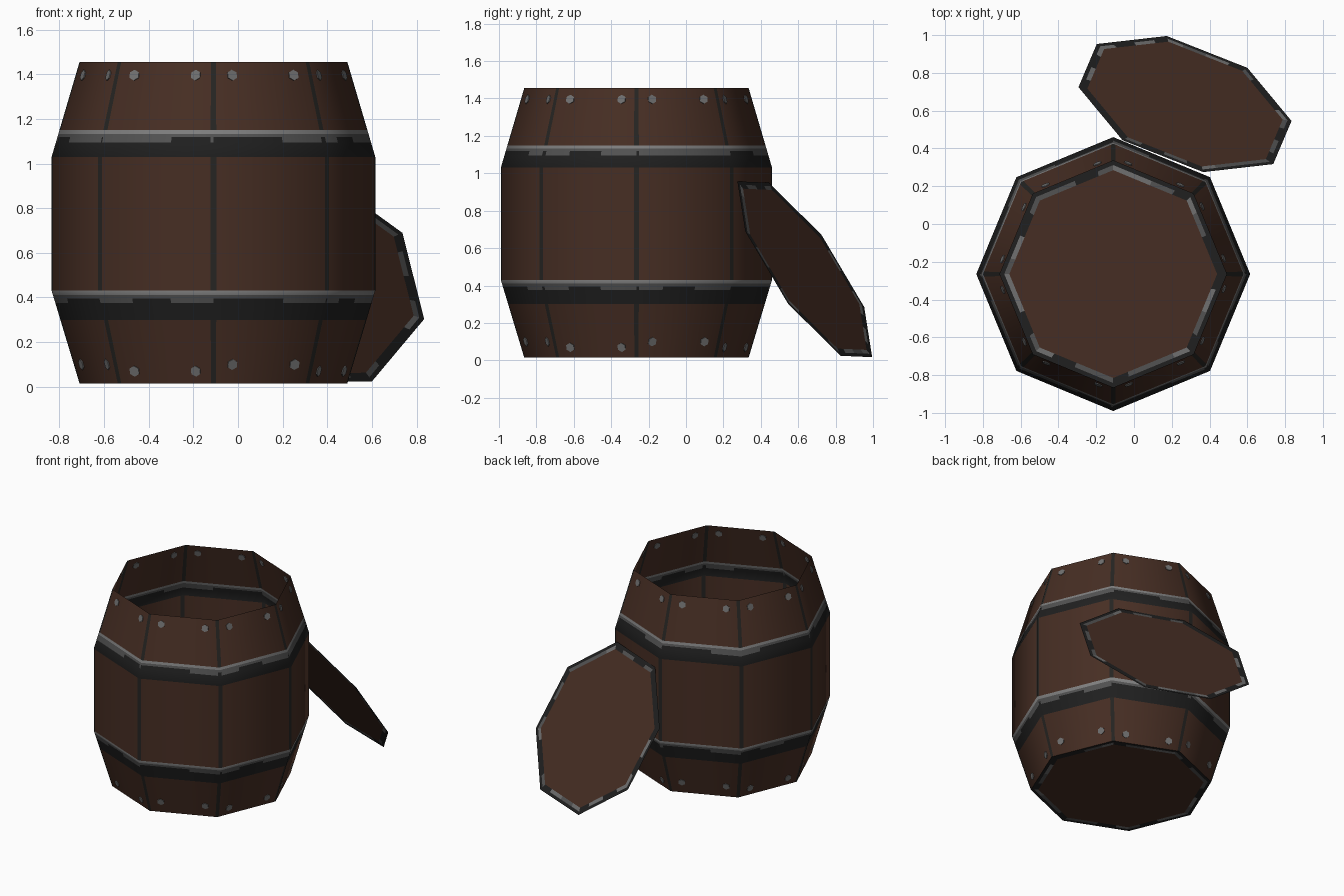
import bpy, bmesh, math, random
from mathutils import Vector, Matrix

if "Cube" in bpy.data.objects:
    bpy.data.objects.remove(bpy.data.objects["Cube"])

random.seed(4)
N = 8
CENTRE = Vector((-0.11, -0.265, 0))


def material(name, col):
    m = bpy.data.materials.new(name)
    m.diffuse_color = (*col, 1)
    m.use_nodes = True
    m.node_tree.nodes["Principled BSDF"].inputs["Base Color"].default_value = m.diffuse_color
    return m


MATS = [material("brown wood", (0.062, 0.027, 0.017)),
        material("dark iron", (0.014, 0.014, 0.014)),
        material("worn iron", (0.085, 0.085, 0.085)),
        material("bright iron edge", (0.21, 0.21, 0.21)),
        material("seam", (0.019, 0.018, 0.016)),
        material("rivet grey", (0.16, 0.16, 0.16))]
WOOD, DARK, WORN, BRIGHT, SEAM, RIVET = range(6)


def finish(bm, name, matrix=None):
    me = bpy.data.meshes.new(name)
    bm.to_mesh(me)
    bm.free()
    for m in MATS:
        me.materials.append(m)
    ob = bpy.data.objects.new(name, me)
    bpy.context.collection.objects.link(ob)
    ob.matrix_world = matrix or Matrix.Translation(CENTRE)
    return ob


def radius(z):
    if z < 0.43:
        return 0.60 + 0.125 * (z - 0.015) / 0.415
    if z > 1.03:
        return 0.725 - 0.125 * (z - 1.03) / 0.425
    return 0.725


def on_octagon(side, t, r, z):
    a, b = [Vector((r * math.cos(k * math.tau / N), r * math.sin(k * math.tau / N), z))
            for k in (side, side + 1)]
    return a.lerp(b, t)


# Barrel wall: an open octagonal shell, coloured by height and by corner seams
LEVELS = [(0.015, WOOD), (0.30, DARK), (0.375, None), (0.395, WORN), (0.41, BRIGHT),
          (0.43, WOOD), (1.03, DARK), (1.095, None), (1.118, WORN), (1.133, BRIGHT),
          (1.15, WOOD), (1.455, None)]
CUTS = [0, 0.026, 0.28, 0.62, 0.974]
bm = bmesh.new()
rows = [[bm.verts.new(on_octagon(s, t, radius(z), z)) for s in range(N) for t in CUTS]
        for z, _ in LEVELS]
count = N * len(CUTS)
for i in range(len(rows) - 1):
    for j in range(count):
        k = (j + 1) % count
        f = bm.faces.new((rows[i][j], rows[i][k], rows[i + 1][k], rows[i + 1][j]))
        f.smooth = True
        mat = LEVELS[i][1]
        if mat is None:                      # patchy wear on the hoop
            mat = random.choice((DARK, WORN))
        elif mat == WOOD and j % len(CUTS) in (0, len(CUTS) - 1):
            mat = SEAM
        f.material_index = mat
wall = finish(bm, "barrel_wall")
# Rounded shading around the barrel
normals = []
for v in wall.data.vertices:
    n = Vector((v.co.x, v.co.y, 0)).normalized()
    n.z = 0.29 if v.co.z > 1.04 else (-0.29 if v.co.z < 0.42 else 0)
    normals.append(n.normalized())
wall.data.normals_split_custom_set_from_vertices(normals)

# Rivets: thin hexagonal plates showing on both sides of the wall
bm = bmesh.new()
for s in range(N):
    mid = (s + 0.5) * math.tau / N
    for z, tilt in ((1.395, 0.27), (0.07 if s % 2 else 0.10, -0.27)):
        n = Vector((math.cos(mid), math.sin(mid), tilt))
        for t in (0.19, 0.82):
            p = on_octagon(s, t, radius(z), z)
            bmesh.ops.create_cone(bm, cap_ends=True, segments=6, radius1=0.025,
                                  radius2=0.025, depth=0.009,
                                  matrix=Matrix.Translation(p) @ n.to_track_quat('Z', 'Y').to_matrix().to_4x4())
for f in bm.faces:
    f.material_index = RIVET
finish(bm, "rivets")


def disc(name, matrix):
    """Flat octagonal board with a worn iron rim."""
    bm = bmesh.new()
    rings = [[bm.verts.new(on_octagon(s, t, r, 0)) for s in range(N) for t in (0, 0.2, 0.5, 0.8)]
             for r in (0.60, 0.577, 0.55)]
    n = len(rings[0])
    for i in range(2):
        for j in range(n):
            k = (j + 1) % n
            f = bm.faces.new((rings[i][j], rings[i][k], rings[i + 1][k], rings[i + 1][j]))
            f.material_index = DARK if i == 0 else random.choice((DARK, WORN, RIVET))
    bm.faces.new(rings[2]).material_index = WOOD
    return finish(bm, name, matrix)


# Barrel floor
disc("barrel_floor", Matrix.Translation(CENTRE + Vector((0, 0, 0.015))))

# Lid leaning against the back of the barrel
u = Vector((0.94, -0.149, -0.307)).normalized()
v = Vector((0.148, -0.598, 0.787))
v = (v - u * v.dot(u)).normalized()
rot = Matrix((u, v, u.cross(v))).transposed().to_4x4()
disc("leaning_lid", Matrix.Translation((0.27, 0.635, 0.487)) @ rot)
